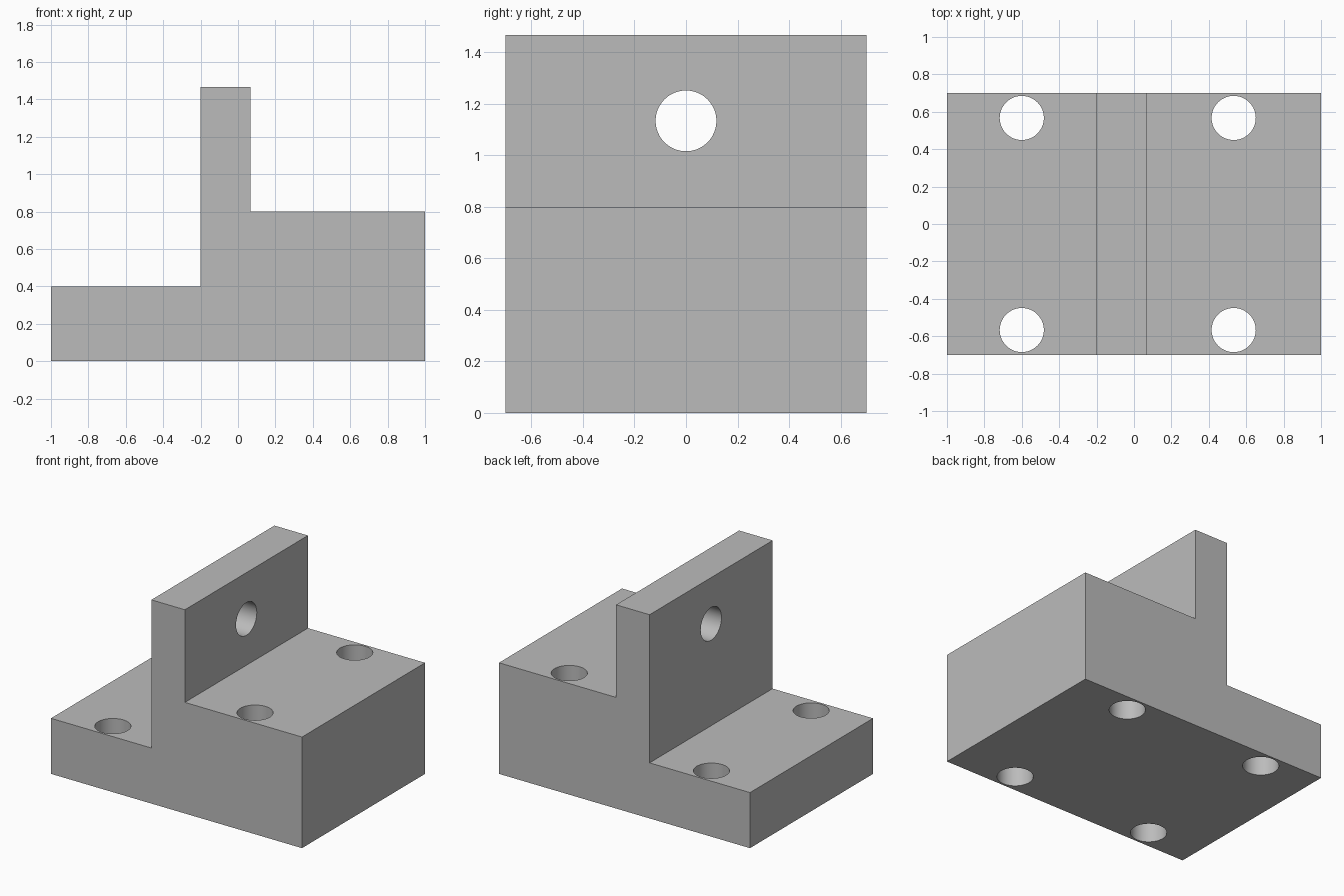
import bpy
import bmesh
from math import pi, radians
from mathutils import Matrix, Vector

cube = bpy.data.objects.get("Cube")
if cube:
    bpy.data.objects.remove(cube, do_unlink=True)

HALF_DEPTH = 0.7
HOLE_RADIUS = 0.118

# Plain grey material
grey = bpy.data.materials.new("plain grey")
grey.use_nodes = True
colour = (0.5, 0.5, 0.5, 1)
grey.diffuse_color = colour
grey.node_tree.nodes["Principled BSDF"].inputs["Base Color"].default_value = colour


def make_object(name, bm):
    bmesh.ops.recalc_face_normals(bm, faces=bm.faces)
    mesh = bpy.data.meshes.new(name)
    bm.to_mesh(mesh)
    bm.free()
    mesh.materials.append(grey)
    obj = bpy.data.objects.new(name, mesh)
    bpy.context.collection.objects.link(obj)
    return obj


def add_drill(bm, centre, length, rotation=Matrix()):
    bmesh.ops.create_cone(bm, cap_ends=True, segments=64, radius1=HOLE_RADIUS,
                          radius2=HOLE_RADIUS, depth=length,
                          matrix=Matrix.Translation(centre) @ rotation)


# Stepped bracket: side profile extruded through the depth
profile = [(-1, 0), (1, 0), (1, 0.8), (0.067, 0.8),
           (0.067, 1.467), (-0.2, 1.467), (-0.2, 0.4), (-1, 0.4)]
bm = bmesh.new()
face = bm.faces.new([bm.verts.new((x, -HALF_DEPTH, z)) for x, z in profile])
extruded = bmesh.ops.extrude_face_region(bm, geom=[face], use_keep_orig=True)
moved = [v for v in extruded["geom"] if isinstance(v, bmesh.types.BMVert)]
bmesh.ops.translate(bm, verts=moved, vec=(0, 2 * HALF_DEPTH, 0))
bracket = make_object("stepped_bracket", bm)

# Drills: four vertical bolt holes and one through the upright wall
bm = bmesh.new()
for x in (-0.6, 0.533):
    for side in (-1, 1):
        add_drill(bm, Vector((x, side * 0.567, 0.5)), 2)
add_drill(bm, Vector((-0.067, 0, 1.134)), 0.8, Matrix.Rotation(pi / 2, 4, "Y"))
drills = make_object("hole_cutters", bm)
drills.hide_render = True

# Cut the holes, then discard the cutters
cut = bracket.modifiers.new("holes", "BOOLEAN")
cut.operation = "DIFFERENCE"
cut.solver = "EXACT"
cut.object = drills
bpy.ops.object.select_all(action="DESELECT")
bracket.select_set(True)
bpy.context.view_layer.objects.active = bracket
bpy.ops.object.modifier_apply(modifier=cut.name)
bpy.data.objects.remove(drills, do_unlink=True)

# Round hole walls with crisp rims
bpy.ops.object.shade_smooth_by_angle(angle=radians(30))
